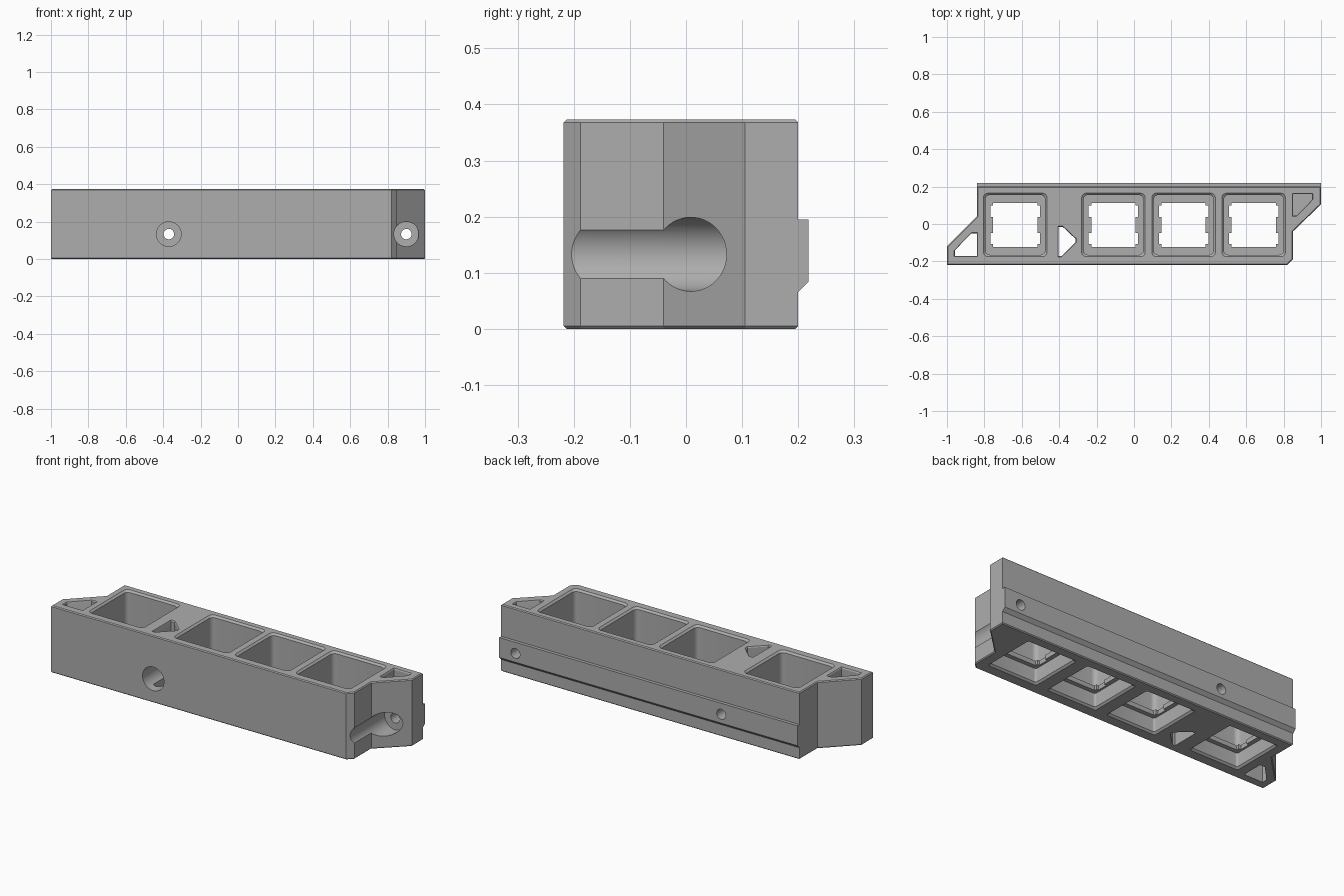
import bpy, bmesh, math
from mathutils import Matrix, Vector

if "Cube" in bpy.data.objects:
    bpy.data.objects.remove(bpy.data.objects["Cube"])

HEIGHT = 0.373
MID_Y = -0.005
SCREW_Z = 0.133

grey = bpy.data.materials.new("plain grey")
grey.use_nodes = True
colour = (0.42, 0.42, 0.42, 1)
grey.diffuse_color = colour
grey.node_tree.nodes["Principled BSDF"].inputs["Base Color"].default_value = colour


def finish(name, bm):
    bmesh.ops.recalc_face_normals(bm, faces=bm.faces)
    mesh = bpy.data.meshes.new(name)
    bm.to_mesh(mesh)
    bm.free()
    mesh.materials.append(grey)
    obj = bpy.data.objects.new(name, mesh)
    bpy.context.scene.collection.objects.link(obj)
    return obj


def loft(name, rings):
    """Closed solid through rings of 3D points."""
    bm = bmesh.new()
    loops = [[bm.verts.new(p) for p in ring] for ring in rings]
    count = len(loops[0])
    for a, b in zip(loops, loops[1:]):
        for i in range(count):
            j = (i + 1) % count
            bm.faces.new((a[i], a[j], b[j], b[i]))
    bm.faces.new(loops[0][::-1])
    bm.faces.new(loops[-1])
    return finish(name, bm)


def at_z(points, z, scale=1.0):
    cx = sum(p[0] for p in points) / len(points)
    cy = sum(p[1] for p in points) / len(points)
    return [(cx + (x - cx) * scale, cy + (y - cy) * scale, z) for x, y in points]


def rounded_square(cx, half, radius, steps=5):
    points = []
    for quarter, (sx, sy) in enumerate([(1, 1), (-1, 1), (-1, -1), (1, -1)]):
        for k in range(steps + 1):
            a = (quarter + k / steps) * math.pi / 2
            points.append((cx + sx * (half - radius) + radius * math.cos(a),
                           MID_Y + sy * (half - radius) + radius * math.sin(a)))
    return points


def box(name, cx, cy, cz, sx, sy, sz):
    bm = bmesh.new()
    bmesh.ops.create_cube(bm, size=1, matrix=Matrix.Translation((cx, cy, cz)) @ Matrix.Diagonal((sx, sy, sz, 1)))
    return finish(name, bm)


def bore(name, x, radius, y0, y1):
    """Cylinder running front to back."""
    bm = bmesh.new()
    place = Matrix.Translation((x, (y0 + y1) / 2, SCREW_Z)) @ Matrix.Rotation(math.pi / 2, 4, "X")
    bmesh.ops.create_cone(bm, cap_ends=True, segments=48, radius1=radius,
                          radius2=radius, depth=y1 - y0, matrix=place)
    return finish(name, bm)


# Housing with slanted mounting ears and chamfered top and bottom rims
outline = [(-1, -0.218), (0.82, -0.218), (0.85, -0.188), (0.85, -0.04), (1, 0.105),
           (1, 0.2), (-0.84, 0.2), (-0.84, 0.04), (-1, -0.12)]
housing = loft("housing", [at_z(outline, 0), at_z(outline, HEIGHT)])
bm = bmesh.new()
bm.from_mesh(housing.data)
rims = [e for e in bm.edges if abs(e.verts[0].co.z - e.verts[1].co.z) < 0.001]
bmesh.ops.bevel(bm, geom=rims, offset=0.005, segments=1, affect="EDGES")
bm.to_mesh(housing.data)
bm.free()

# Back rail with a sloping underside
rail_profile = [(0.18, 0.066), (0.2, 0.066), (0.218, 0.084), (0.218, 0.195), (0.18, 0.195)]
rail = loft("back_rail", [[(x, y, z) for y, z in rail_profile] for x in (-0.84, 1)])
cutters = []

# Four square wells, each with a notched plate and an underside recess
PLATE_LOW, PLATE_TOP = 0.085, 0.11
for x in (-0.635, -0.11, 0.265, 0.64):
    cutters.append(loft("well", [at_z(rounded_square(x, h, 0.025), z) for h, z in
                                 [(0.16, PLATE_TOP), (0.16, HEIGHT - 0.01), (0.18, HEIGHT + 0.01)]]))
    cutters.append(loft("recess", [at_z(rounded_square(x, h, 0.012), z) for h, z in
                                   [(0.163, -0.01), (0.143, 0.01), (0.143, PLATE_LOW)]]))
    cutters.append(box("plate_hole", x, MID_Y, 0.1, 0.237, 0.237, 0.08))
    for side in (-1, 1):
        cutters.append(box("plate_notch", x, MID_Y + side * 0.073, 0.1, 0.264, 0.06, 0.08))

# Weight-saving triangular openings, the last one blind
left_ear = [(-0.84, -0.17), (-0.84, -0.05), (-0.87, -0.05), (-0.957, -0.14), (-0.957, -0.17)]
middle = [(-0.403, -0.016), (-0.403, -0.171), (-0.387, -0.171), (-0.312, -0.098),
          (-0.312, -0.08), (-0.38, -0.016)]
right_ear = [(0.85, 0.16), (0.85, 0.045), (0.87, 0.045), (0.953, 0.13), (0.953, 0.16)]
for points, floor in ((left_ear, -0.01), (middle, -0.01), (right_ear, 0.22)):
    cutters.append(loft("opening", [at_z(points, floor), at_z(points, HEIGHT - 0.006),
                                    at_z(points, HEIGHT + 0.01, 1.2)]))

# Screw holes with deep counterbores from the front
for x in (-0.37, 0.9):
    cutters.append(bore("counterbore", x, 0.066, -0.3, 0.1))
    cutters.append(bore("screw_hole", x, 0.028, 0.05, 0.3))

# Join and cut, then keep only the finished housing
for tool, action in [(rail, "UNION")] + [(c, "DIFFERENCE") for c in cutters]:
    mod = housing.modifiers.new(tool.name, "BOOLEAN")
    mod.operation = action
    mod.solver = "EXACT"
    mod.object = tool
graph = bpy.context.evaluated_depsgraph_get()
result = bpy.data.meshes.new_from_object(housing.evaluated_get(graph))
housing.modifiers.clear()
housing.data = result
for tool in [rail] + cutters:
    bpy.data.objects.remove(tool)

result.materials.clear()
result.materials.append(grey)
for face in result.polygons:
    face.material_index = 0
bpy.ops.object.select_all(action="DESELECT")
housing.select_set(True)
bpy.context.view_layer.objects.active = housing
bpy.ops.object.shade_smooth_by_angle(angle=math.radians(25))
